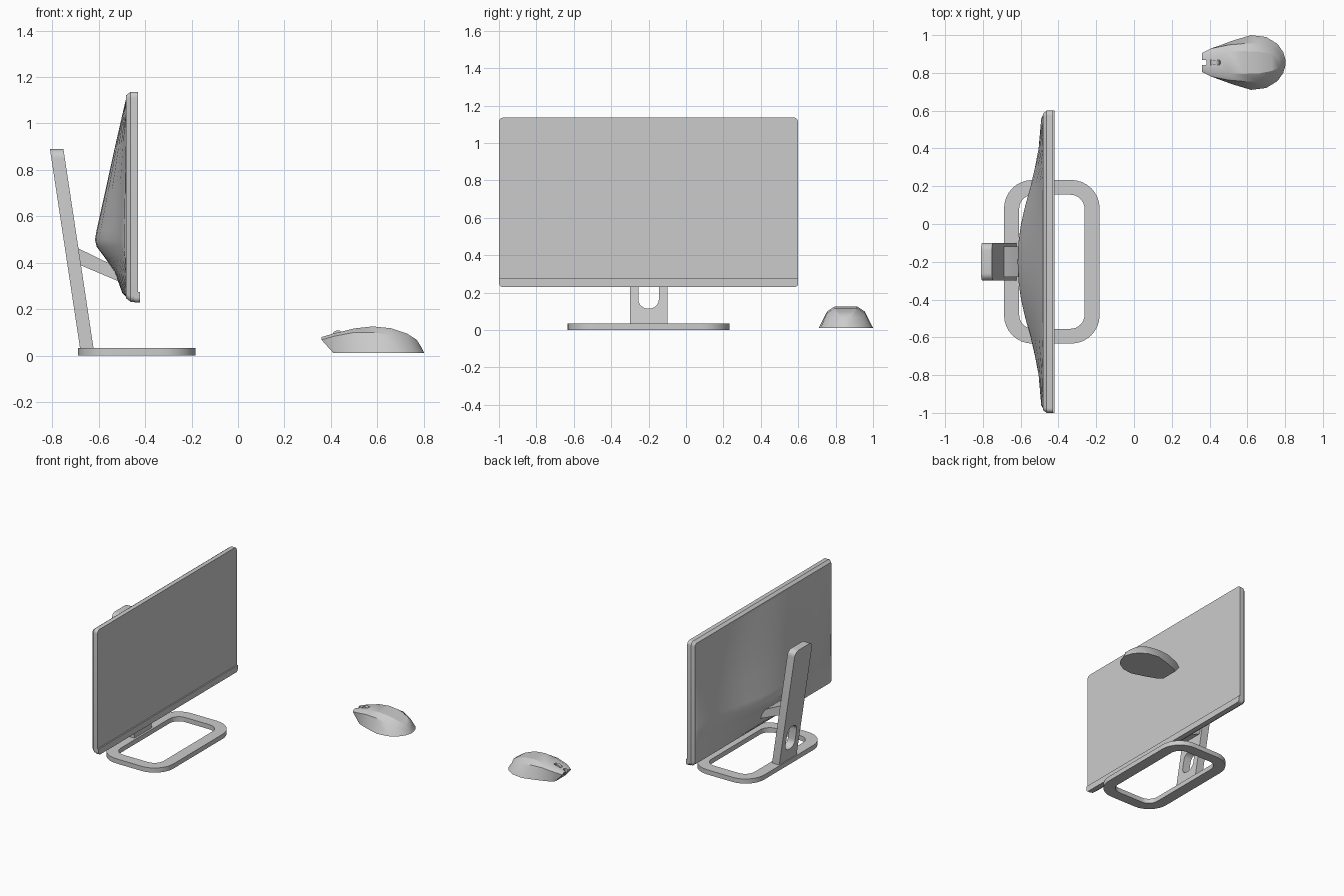
import bpy, bmesh, math

if "Cube" in bpy.data.objects:
    bpy.data.objects.remove(bpy.data.objects["Cube"])

MID = -0.2      # y centre of the monitor
MOUSE_Y = 0.855  # y centre of the mouse


def make(name, verts, faces, angle=30):
    me = bpy.data.meshes.new(name)
    me.from_pydata(verts, [], faces)
    bm = bmesh.new()
    bm.from_mesh(me)
    bmesh.ops.remove_doubles(bm, verts=bm.verts, dist=1e-5)
    bmesh.ops.recalc_face_normals(bm, faces=bm.faces)
    bm.to_mesh(me)
    bm.free()
    ob = bpy.data.objects.new(name, me)
    bpy.context.collection.objects.link(ob)
    smooth(ob, angle)
    return ob


def activate(ob):
    bpy.ops.object.select_all(action='DESELECT')
    ob.select_set(True)
    bpy.context.view_layer.objects.active = ob


def smooth(ob, angle=30):
    activate(ob)
    bpy.ops.object.shade_smooth_by_angle(angle=math.radians(angle))


def loft(name, rings):
    """Join equal-length closed rings and cap both ends."""
    n = len(rings[0])
    verts = [v for r in rings for v in r]
    faces = [(k * n + i, k * n + (i + 1) % n, (k + 1) * n + (i + 1) % n, (k + 1) * n + i)
             for k in range(len(rings) - 1) for i in range(n)]
    faces += [tuple(range(n)), tuple(range(len(verts) - n, len(verts)))]
    return make(name, verts, faces)


def rounded(a0, a1, b0, b1, radii, seg=6):
    """Rounded rectangle; radii run from lower left, anticlockwise."""
    pts = []
    corners = [(a0, b0, 1, 1), (a1, b0, -1, 1), (a1, b1, -1, -1), (a0, b1, 1, -1)]
    for k, ((a, b, sa, sb), r) in enumerate(zip(corners, radii)):
        for i in range(seg + 1 if r else 1):
            t = math.pi + k * math.pi / 2 + i / seg * math.pi / 2
            pts.append((a + sa * r + r * math.cos(t), b + sb * r + r * math.sin(t)))
    return pts


def subtract(ob, cutter):
    m = ob.modifiers.new("cut", 'BOOLEAN')
    m.operation, m.object, m.solver = 'DIFFERENCE', cutter, 'EXACT'
    activate(ob)
    bpy.ops.object.modifier_apply(modifier=m.name)
    bpy.data.objects.remove(cutter)
    smooth(ob)


def slab_x(name, layers):
    return loft(name, [[(x, a, b) for a, b in pts] for x, pts in layers])


# Screen panel with a chamfered back edge, and the chin strip below it
full = rounded(MID - .8, MID + .8, .232, 1.136, [.025] * 4)
small = rounded(MID - .785, MID + .785, .247, 1.121, [.02] * 4)
slab_x("screen_panel", [(-.482, small), (-.462, full), (-.43, full)])
chin = rounded(MID - .8, MID + .8, .23, .275, [.02, .02, 0, 0])
slab_x("screen_chin", [(-.445, chin), (-.421, chin)])

# Bulging rear shell
zs = [(.25, 0), (.27, .14), (.36, .38), (.42, .68), (.47, .95), (.5, 1), (.54, .95),
      (.7, .69), (.9, .37), (1.05, .12), (1.12, 0)]
half = [(.78, 0), (.76, .012), (.6, .026), (.5, .045), (.4, .068), (.3, .096),
        (.2, .119), (.1, .133)]
row = [(-d, h) for d, h in half] + [(0, .137)] + [(d, h) for d, h in reversed(half)]
n = len(row)
make("rear_shell", [(-.479 - h * f, MID + d, z) for z, f in zs for d, h in row],
     [(k * n + i, k * n + i + 1, (k + 1) * n + i + 1, (k + 1) * n + i)
      for k in range(len(zs) - 1) for i in range(n - 1)], 35)


# Leaning stand column with a cable slot
def leaning(name, pts, x0, x1):
    return loft(name, [[(x - .151 * (z - .03), y, z) for y, z in pts] for x in (x0, x1)])


column = leaning("stand_column", rounded(MID - .1, MID + .1, .02, .89, [0, 0, .04, .04]),
                 -.68, -.622)
subtract(column, leaning("slot_cutter", rounded(MID - .055, MID + .055, .115, .29, [.05] * 4),
                         -.75, -.55))

# Arm from the column to the shell
arm = [(-.70, .468), (-.55, .395), (-.49, .31), (-.675, .388)]
loft("stand_arm", [[(x, MID + s * .08, z) for x, z in arm] for s in (-1, 1)])


# Ring-shaped base
def slab_z(name, pts, z0, z1):
    return loft(name, [[(a, b, z) for a, b in pts] for z in (z0, z1)])


base = slab_z("stand_base", rounded(-.688, -.182, MID - .433, MID + .433, [.15] * 4, 8), 0, .034)
subtract(base, slab_z("base_cutter", rounded(-.608, -.262, MID - .355, MID + .355, [.075] * 4, 8),
                      -.05, .1))

# Mouse body: sections of (x_bottom, half_bottom, x_top, half_rim, z_rim, half_top, z_top)
sections = [(.41, .06, .36, .05, .068, .035, .08), (.44, .085, .41, .075, .083, .05, .095),
            (.52, .115, .5, .093, .100, .06, .117), (.62, .145, .58, .1, .100, .06, .126),
            (.70, .135, .66, .102, .090, .058, .118), (.76, .098, .73, .082, .068, .045, .094),
            (.79, .055, .77, .047, .046, .027, .068), (.802, .015, .79, .015, .030, .01, .036)]
rings = []
for xb, hb, xt, hr, zr, ht, zt in sections:
    side = [(xb, hb, .012), (xt, hr, zr), (xt, ht, zt)]
    rings.append([(x, MOUSE_Y + h, z) for x, h, z in side] +
                 [(x, MOUSE_Y - h, z) for x, h, z in reversed(side)])
mouse = loft("mouse_body", rings)

# Nose notch and scroll wheel groove
for x0, x1, z0 in ((.3, .385, 0), (.403, .458, .085)):
    subtract(mouse, slab_z("notch_cutter", rounded(x0, x1, MOUSE_Y - .014, MOUSE_Y + .014,
                                                   [0, .01, .01, 0], 3), z0, .2))
wheel = [(.43 + .024 * math.cos(i * math.pi / 8), .085 + .024 * math.sin(i * math.pi / 8))
         for i in range(16)]
loft("scroll_wheel", [[(x, MOUSE_Y + s * .012, z) for x, z in wheel] for s in (-1, 1)])
